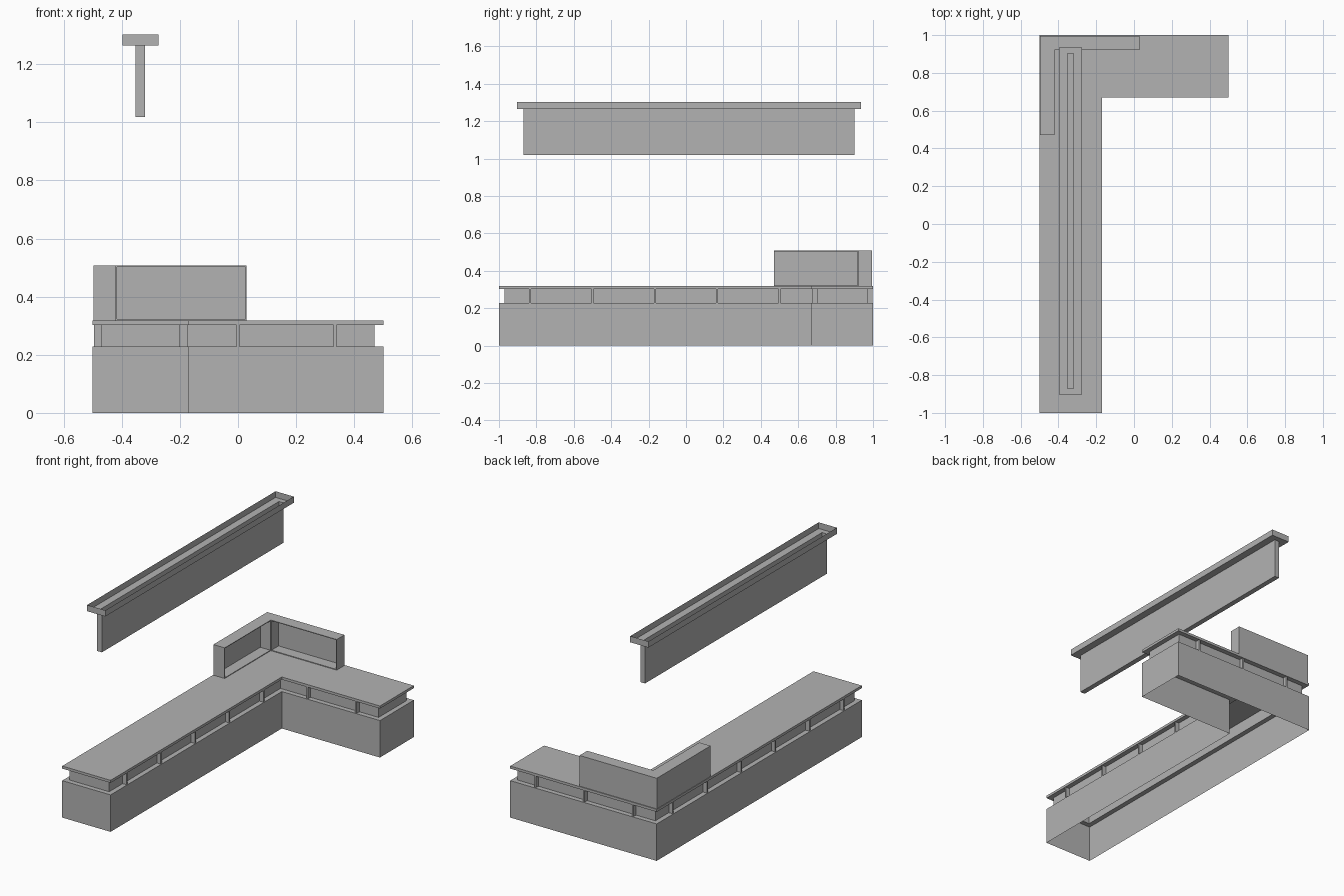
import bpy, bmesh

cube = bpy.data.objects.get("Cube")
if cube:
    bpy.data.objects.remove(cube, do_unlink=True)

grey = bpy.data.materials.new("plain_grey")
grey.use_nodes = True
grey.diffuse_color = (0.45, 0.45, 0.45, 1)
grey.node_tree.nodes["Principled BSDF"].inputs["Base Color"].default_value = (0.45, 0.45, 0.45, 1)


def ell(x0, xi, x1, y0, yi, y1, d=0.0):
    """L-shaped outline, anticlockwise, drawn in by d."""
    return [(x0 + d, y0 + d), (xi - d, y0 + d), (xi - d, yi + d),
            (x1 - d, yi + d), (x1 - d, y1 - d), (x0 + d, y1 - d)]


def rect(x0, x1, y0, y1):
    return [(x0, y0), (x1, y0), (x1, y1), (x0, y1)]


def stepped(bm, levels, bottom=False, top=False):
    """Join a stack of (outline, height) loops into one skin; return its wall faces."""
    rings = [[bm.verts.new((x, y, z)) for x, y in outline] for outline, z in levels]
    walls = []
    for low, high in zip(rings, rings[1:]):
        n = len(low)
        for i in range(n):
            j = (i + 1) % n
            walls.append(bm.faces.new((low[i], low[j], high[j], high[i])))
    if bottom:
        bm.faces.new(rings[0][::-1])
    if top:
        bm.faces.new(rings[-1])
    return walls


def finish(bm, name):
    mesh = bpy.data.meshes.new(name)
    bm.to_mesh(mesh)
    bm.free()
    mesh.materials.append(grey)
    obj = bpy.data.objects.new(name, mesh)
    bpy.context.collection.objects.link(obj)
    return obj


counter = (-0.5, -0.17, 0.5, -1, 0.67, 1)
BASE_TOP, BAND_TOP, SLAB_TOP, INSET = 0.228, 0.302, 0.318, 0.03

# Open-bottomed base with a ledge and the recessed band above it
bm = bmesh.new()
stepped(bm, [(ell(*counter), 0), (ell(*counter), BASE_TOP),
             (ell(*counter, INSET), BASE_TOP), (ell(*counter, INSET), BAND_TOP)])
finish(bm, "counter_base")

# Worktop slab
bm = bmesh.new()
stepped(bm, [(ell(*counter), BAND_TOP), (ell(*counter), SLAB_TOP)], True, True)
finish(bm, "worktop")

# Thin brackets between ledge and worktop, along both long sides of each leg
bm = bmesh.new()
reach, half = 0.026, 0.005


def bracket(x0, x1, y0, y1):
    outline = rect(x0, x1, y0, y1)
    stepped(bm, [(outline, BASE_TOP), (outline, BAND_TOP)], True, True)


for k in range(6):
    y = -5 / 6 + k / 3
    bracket(-0.5 + INSET - reach, -0.5 + INSET, y - half, y + half)
    if y < 0.6:
        bracket(-0.17 - INSET, -0.17 - INSET + reach, y - half, y + half)
for k in range(-1, 2):
    x = k / 3
    bracket(x - half, x + half, 1 - INSET, 1 - INSET + reach)
    if k >= 0:
        bracket(x - half, x + half, 0.67 + INSET - reach, 0.67 + INSET)
finish(bm, "worktop_brackets")

# Corner shelf with a recess in each inner face
bm = bmesh.new()
shelf = ell(-0.497, -0.42, 0.03, 0.47, 0.92, 0.995)
walls = stepped(bm, [(shelf, SLAB_TOP), (shelf, 0.507)], True, True)
bm.normal_update()
inner = [walls[1], walls[2]]
bmesh.ops.inset_individual(bm, faces=inner, thickness=0.006)
bmesh.ops.inset_individual(bm, faces=inner, thickness=0, depth=-0.069)
finish(bm, "corner_shelf")

# Overhead trough: hollow narrow beam opening into a wider tray
bm = bmesh.new()
beam = rect(-0.352, -0.32, -0.87, 0.902)
tray = rect(-0.398, -0.274, -0.903, 0.935)
stepped(bm, [(beam, 1.018), (beam, 1.264), (tray, 1.264), (tray, 1.302)], bottom=True)
finish(bm, "overhead_trough")
